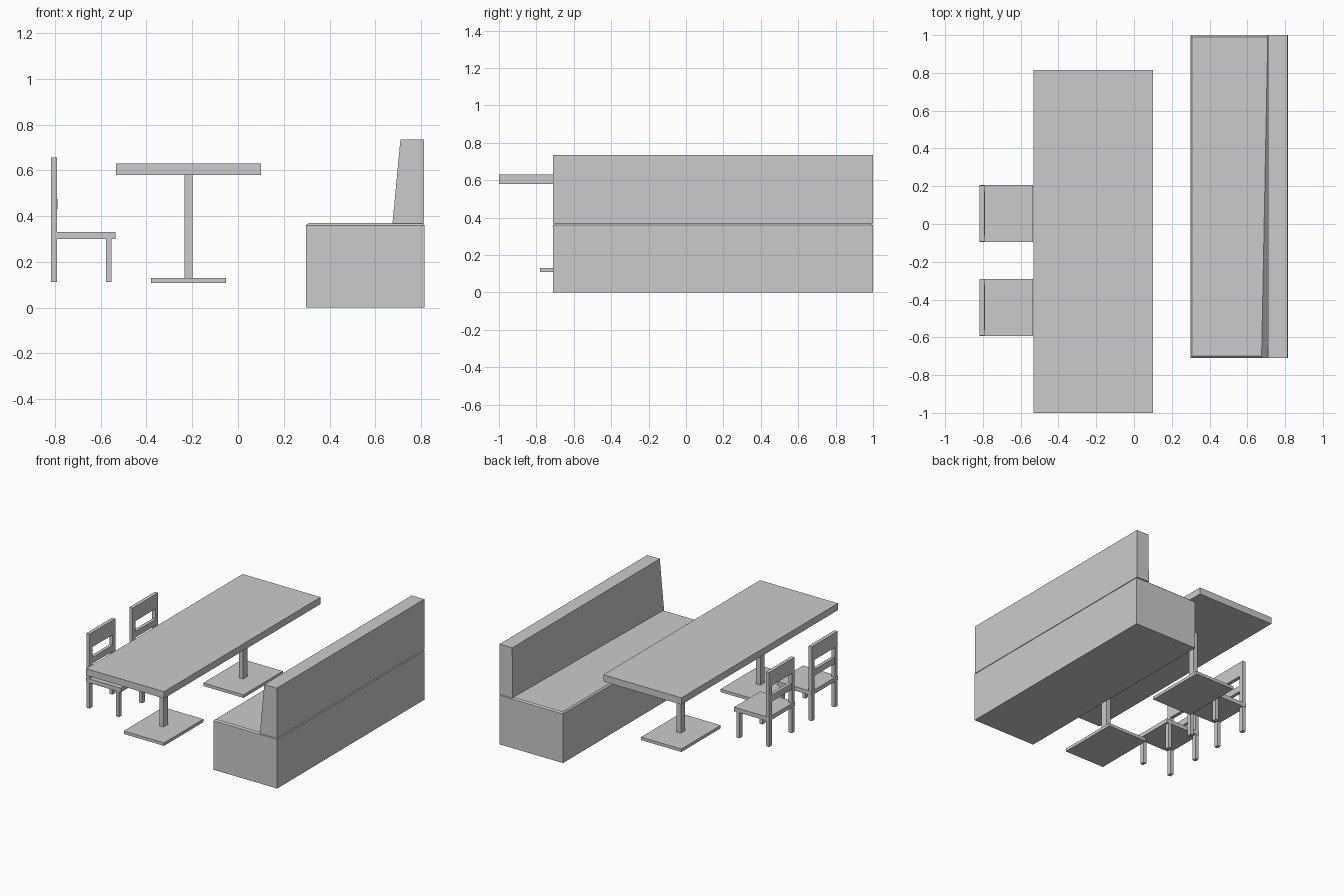
import bpy

if "Cube" in bpy.data.objects:
    bpy.data.objects.remove(bpy.data.objects["Cube"])


def mesh(name, verts, faces):
    me = bpy.data.meshes.new(name)
    me.from_pydata(verts, [], faces)
    me.update()
    ob = bpy.data.objects.new(name, me)
    bpy.context.collection.objects.link(ob)
    return ob


def hexa(name, bottom, top, z0, z1):
    """Six-sided solid from two counter-clockwise quads."""
    verts = [(x, y, z0) for x, y in bottom] + [(x, y, z1) for x, y in top]
    faces = [(3, 2, 1, 0), (4, 5, 6, 7)]
    faces += [(i, (i + 1) % 4, (i + 1) % 4 + 4, i + 4) for i in range(4)]
    return mesh(name, verts, faces)


def rect(x0, x1, y0, y1):
    return [(x0, y0), (x1, y0), (x1, y1), (x0, y1)]


def box(name, x0, x1, y0, y1, z0, z1):
    return hexa(name, rect(x0, x1, y0, y1), rect(x0, x1, y0, y1), z0, z1)


# Table: one long top on two pedestals
box("table_top", -0.533, 0.10, -1.0, 0.815, 0.58, 0.63)
for label, y in (("front", -0.553), ("back", 0.368)):
    box(label + "_table_post", -0.234, -0.199, y - 0.025, y + 0.025, 0.13, 0.58)
    box(label + "_table_foot", -0.38, -0.053, y - 0.228, y + 0.228, 0.108, 0.13)


# Chairs: seat, four legs, open back with two rails
def chair(label, y0, y1):
    xb, w = -0.817, 0.026
    box(label + "_seat", xb, -0.535, y0, y1, 0.30, 0.33)
    for side, ya in (("near", y0 + 0.002), ("far", y1 - 0.002 - 0.032)):
        yb = ya + 0.032
        box(f"{label}_{side}_back_leg", xb, xb + w, ya, yb, 0.112, 0.30)
        box(f"{label}_{side}_front_leg", -0.578, -0.552, ya, yb, 0.112, 0.30)
        box(f"{label}_{side}_back_post", xb, xb + w, ya, yb, 0.33, 0.657)
    ya, yb = y0 + 0.034, y1 - 0.034
    box(label + "_top_rail", xb, xb + w, ya, yb, 0.55, 0.657)
    box(label + "_middle_rail", xb + 0.004, xb + w + 0.002, ya, yb, 0.43, 0.475)


chair("front_chair", -0.593, -0.29)
chair("back_chair", -0.095, 0.207)

# Bench: solid base, thin chamfered seat, back leaning more at the front end
box("bench_base", 0.298, 0.815, -0.71, 1.0, 0.0, 0.36)
hexa("bench_seat", rect(0.298, 0.815, -0.71, 1.0),
     rect(0.308, 0.807, -0.70, 0.99), 0.36, 0.369)
hexa("bench_backrest",
     [(0.675, -0.71), (0.812, -0.71), (0.812, 1.0), (0.708, 1.0)],
     rect(0.71, 0.812, -0.71, 1.0), 0.367, 0.735)
